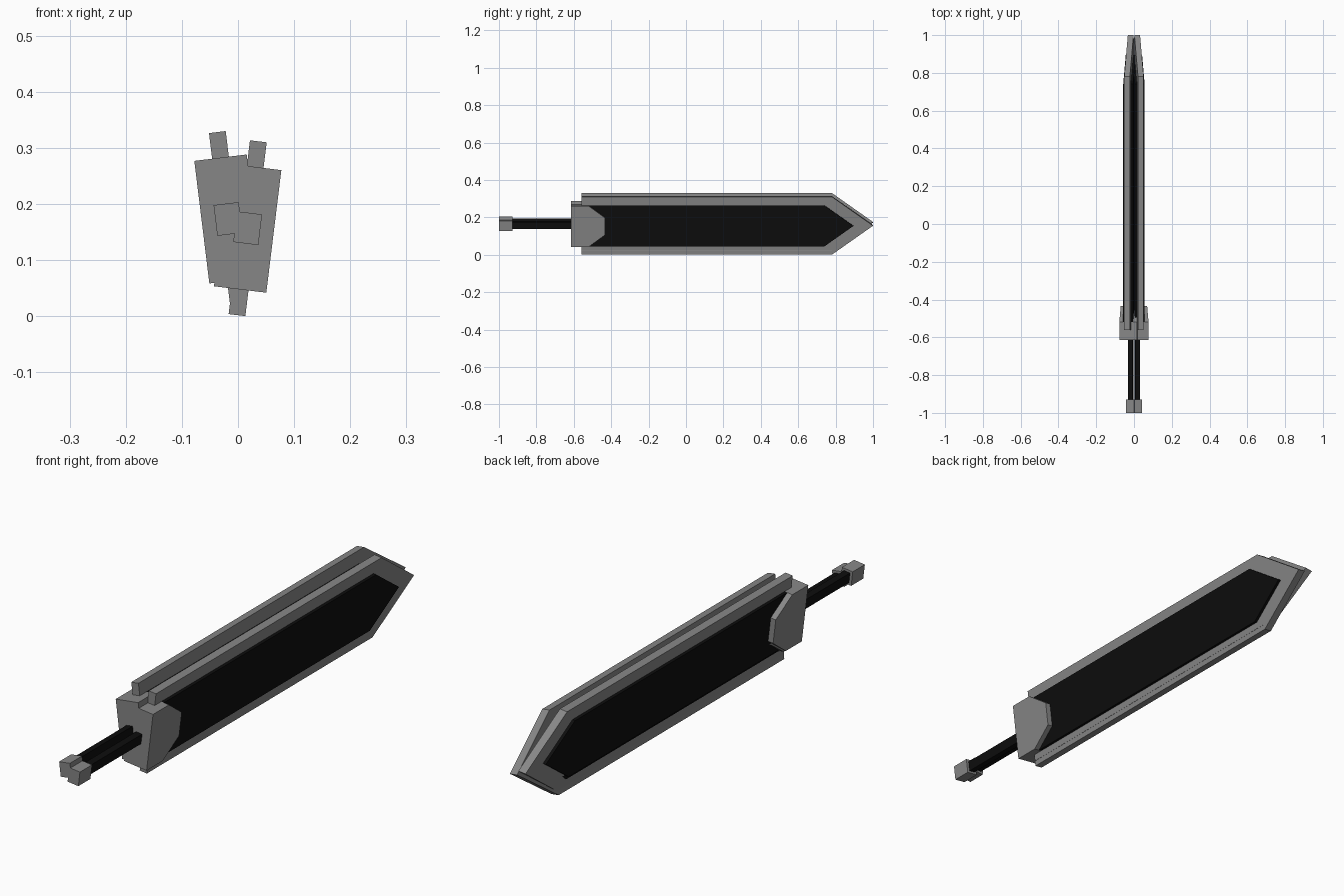
import bpy, bmesh, math
from mathutils import Matrix

if "Cube" in bpy.data.objects:
    bpy.data.objects.remove(bpy.data.objects["Cube"])


def material(name, c):
    m = bpy.data.materials.new(name)
    m.diffuse_color = (c, c, c, 1)
    m.use_nodes = True
    m.node_tree.nodes["Principled BSDF"].inputs["Base Color"].default_value = m.diffuse_color
    return m


steel = material("grey steel", 0.24)
black = material("black", 0.004)


def prism(name, half_profile, half_width, mat, place):
    """Extrude a (y, z) profile, mirrored below z = 0, along x."""
    outline = half_profile + [(y, -z) for y, z in reversed(half_profile) if z > 0]
    bm = bmesh.new()
    face = bm.faces.new([bm.verts.new((-half_width, y, z)) for y, z in outline])
    ext = bmesh.ops.extrude_face_region(bm, geom=[face])
    moved = [g for g in ext["geom"] if isinstance(g, bmesh.types.BMVert)]
    bmesh.ops.translate(bm, verts=moved, vec=(2 * half_width, 0, 0))
    bmesh.ops.recalc_face_normals(bm, faces=bm.faces)
    bm.transform(place)
    mesh = bpy.data.meshes.new(name)
    bm.to_mesh(mesh)
    bm.free()
    mesh.materials.append(mat)
    ob = bpy.data.objects.new(name, mesh)
    bpy.context.collection.objects.link(ob)


def sword(side, x, z, tilt):
    place = Matrix.Translation((x, 0, z)) @ Matrix.Rotation(math.radians(tilt), 4, "Y")
    # steel blade edge with a pointed end
    prism(side + "_blade_edge", [(-0.56, 0.156), (0.78, 0.156), (1.0, 0)], 0.015, steel, place)
    # raised black panel on both faces of the blade
    prism(side + "_blade_panel", [(-0.52, 0.11), (0.74, 0.11), (0.895, 0)], 0.026, black, place)
    # guard with chamfered front corners
    prism(side + "_guard", [(-0.615, 0.11), (-0.52, 0.11), (-0.433, 0.046), ], 0.047, steel, place)
    # grip and pommel
    prism(side + "_grip", [(-0.95, 0.019), (-0.6, 0.019)], 0.0125, black, place)
    prism(side + "_pommel", [(-1.0, 0.0275), (-0.928, 0.0275)], 0.0225, steel, place)


# two crossed swords leaning apart at the top
sword("left", -0.0178, 0.1735, -7)
sword("right", 0.0172, 0.157, 7)
